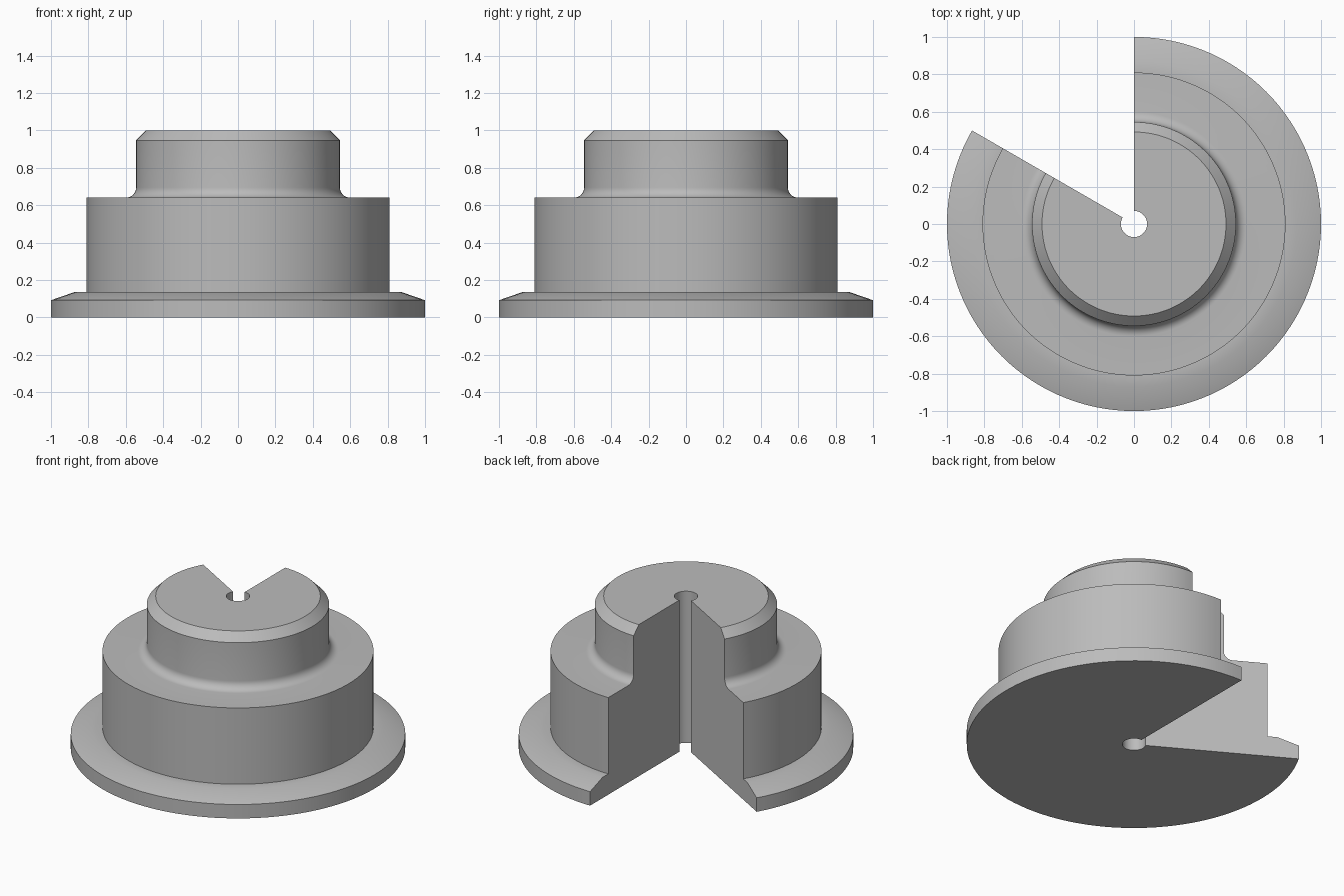
import bpy, bmesh
from math import radians, sin, cos, pi
from mathutils import Matrix, Vector

cube = bpy.data.objects.get("Cube")
if cube:
    bpy.data.objects.remove(cube, do_unlink=True)

# Single grey material
grey = bpy.data.materials.new("plain grey")
grey.use_nodes = True
colour = (0.5, 0.5, 0.5, 1)
grey.diffuse_color = colour
grey.node_tree.nodes["Principled BSDF"].inputs["Base Color"].default_value = colour

# Half section (radius, height): bore, flange, body, filleted and chamfered boss
BORE, BODY, BOSS, FILLET = 0.07, 0.81, 0.545, 0.055
STEP, TOP = 0.64, 1.0
profile = [(BORE, 0), (1, 0), (1, 0.092), (0.87, 0.137), (BODY, 0.137), (BODY, STEP)]
for i in range(9):
    a = -pi / 2 - i / 8 * pi / 2
    profile.append((BOSS + FILLET + FILLET * cos(a), STEP + FILLET + FILLET * sin(a)))
profile += [(BOSS, 0.947), (0.492, TOP), (BORE, TOP)]

# Revolve the section through 300 degrees, leaving a wedge open at the back
bm = bmesh.new()
start = Matrix.Rotation(radians(150), 3, "Z")
verts = [bm.verts.new(start @ Vector((r, 0, z))) for r, z in profile]
edges = [bm.edges.new((v, verts[(i + 1) % len(verts)])) for i, v in enumerate(verts)]
bmesh.ops.spin(bm, geom=verts + edges, cent=(0, 0, 0), axis=(0, 0, 1),
               angle=radians(300), steps=100)

# Close the two flat cut faces
bmesh.ops.holes_fill(bm, edges=[e for e in bm.edges if len(e.link_faces) == 1], sides=0)
bmesh.ops.recalc_face_normals(bm, faces=bm.faces)

mesh = bpy.data.meshes.new("flanged_bushing")
bm.to_mesh(mesh)
bm.free()
mesh.materials.append(grey)
bushing = bpy.data.objects.new("flanged_bushing", mesh)
bpy.context.collection.objects.link(bushing)

# Smooth round surfaces, crisp rims
bpy.ops.object.select_all(action="DESELECT")
bushing.select_set(True)
bpy.context.view_layer.objects.active = bushing
bpy.ops.object.shade_smooth_by_angle(angle=radians(30))
